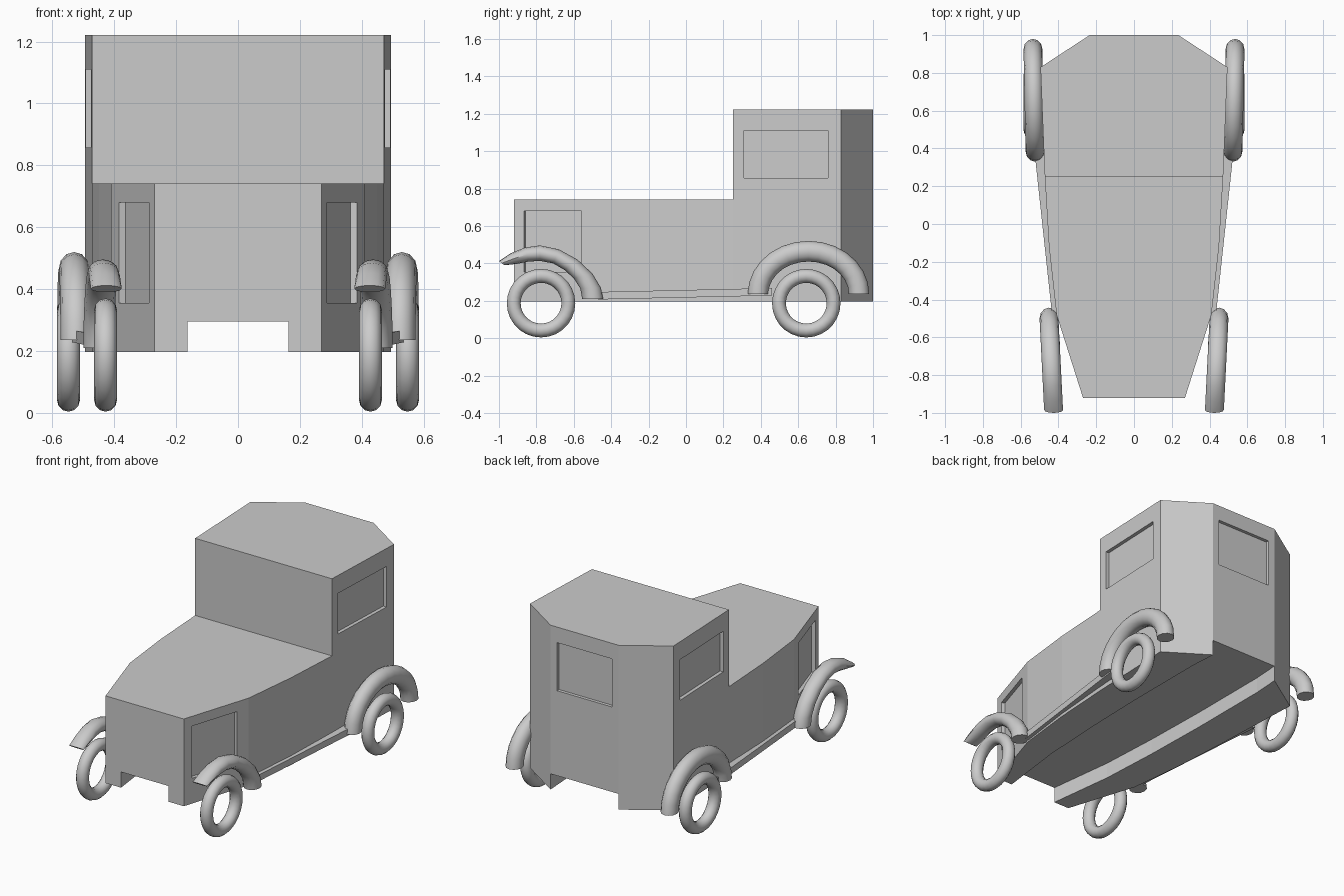
import bpy, bmesh, math
from mathutils import Vector

if "Cube" in bpy.data.objects:
    bpy.data.objects.remove(bpy.data.objects["Cube"])


def mesh_object(name, bm):
    bmesh.ops.recalc_face_normals(bm, faces=bm.faces)
    me = bpy.data.meshes.new(name)
    bm.to_mesh(me)
    bm.free()
    ob = bpy.data.objects.new(name, me)
    bpy.context.collection.objects.link(ob)
    return ob


def prism(name, half, z0, z1):
    """Mirror a half plan outline (x > 0, front to back) and extrude it upwards."""
    pts = half + [(-x, y) for x, y in reversed(half)]
    bm = bmesh.new()
    face = bm.faces.new([bm.verts.new((x, y, z0)) for x, y in pts])
    top = bmesh.ops.extrude_face_region(bm, geom=[face])["geom"]
    for v in top:
        if isinstance(v, bmesh.types.BMVert):
            v.co.z = z1
    return mesh_object(name, bm)


def box_on_wall(name, a, b, z0, z1, depth):
    """Cutter sunk by depth into the wall running from a to b (outside on the right)."""
    a, b = Vector(a), Vector(b)
    d = (b - a).normalized()
    n = Vector((d.y, -d.x))
    bm = bmesh.new()
    rings = []
    for z in (z0, z1):
        ring = [a - n * depth, b - n * depth, b + n * 0.05, a + n * 0.05]
        rings.append([bm.verts.new((p.x, p.y, z)) for p in ring])
    bm.faces.new(rings[0])
    bm.faces.new(rings[1])
    for i in range(4):
        j = (i + 1) % 4
        bm.faces.new((rings[0][i], rings[0][j], rings[1][j], rings[1][i]))
    return mesh_object(name, bm)


def cut(ob, cutter):
    cutter.hide_render = True
    m = ob.modifiers.new("cut", 'BOOLEAN')
    m.operation = 'DIFFERENCE'
    m.solver = 'EXACT'
    m.object = cutter
    bpy.context.view_layer.objects.active = ob
    bpy.ops.object.modifier_apply(modifier=m.name)
    bpy.data.objects.remove(cutter)


def smooth(ob):
    bpy.ops.object.select_all(action='DESELECT')
    ob.select_set(True)
    bpy.context.view_layer.objects.active = ob
    bpy.ops.object.shade_smooth_by_angle(angle=math.radians(40))


def fender(name, outer, inner, x_at, half_width, side, n=12):
    """Round tube lofted between an outer and an inner side profile."""
    bm = bmesh.new()
    rings = []
    for o, i in zip(outer, inner):
        c, r = (Vector(o) + Vector(i)) / 2, (Vector(o) - Vector(i)) / 2
        ring = []
        for k in range(n):
            t = 2 * math.pi * k / n
            p = c + r * math.cos(t)
            x = x_at(c.x) + half_width * math.sin(t)
            ring.append(bm.verts.new((side * x, p.x, p.y)))
        rings.append(ring)
    for a, b in zip(rings, rings[1:]):
        for k in range(n):
            j = (k + 1) % n
            bm.faces.new((a[k], a[j], b[j], b[k]))
    bm.faces.new(rings[0])
    bm.faces.new(rings[-1])
    smooth(mesh_object(name, bm))


# Body: plan outline, stepped down at the bonnet
outline = [(0.27, -0.92), (0.41, -0.48), (0.45, -0.12), (0.472, 0.25),
           (0.495, 0.83), (0.235, 1.0)]
body = prism("body", outline, 0.197, 1.222)
cut(body, prism("bonnet_cutter", [(0.8, -1.2), (0.8, 0.252)], 0.741, 1.5))

# Channel under the floor
channel = [(0.16, -0.96), (0.163, -0.92), (0.215, -0.5), (0.235, -0.12),
           (0.245, 0.3), (0.245, 0.83), (0.234, 1.0), (0.234, 1.05)]
cut(body, prism("channel_cutter", channel, 0.1, 0.295))

# Recessed windows and front side panels
cut(body, box_on_wall("rear_window", (0.19, 1.0), (-0.19, 1.0), 0.825, 1.125, 0.02))
for s in (1, -1):
    for a, b, z0, z1 in (((0.4744, 0.31), (0.4922, 0.76), 0.857, 1.11),
                         ((0.2875, -0.865), (0.3845, -0.56), 0.355, 0.68)):
        a, b = (a, b) if s == 1 else ((-b[0], b[1]), (-a[0], a[1]))
        cut(body, box_on_wall("panel_cutter", a, b, z0, z1, 0.022))

# Side profiles (y, z) of the fenders
front_out = [(-1.0, .412), (-.94, .453), (-.86, .485), (-.78, .496), (-.68, .475),
             (-.58, .42), (-.50, .345), (-.455, .27), (-.443, .21)]
front_in = [(-.97, .39), (-.90, .398), (-.84, .41), (-.78, .413), (-.71, .40),
            (-.65, .365), (-.60, .32), (-.565, .265), (-.555, .21)]
angles = [math.pi * k / 14 for k in range(15)]
rear_out = [(0.655 - .325 * math.cos(t), 0.235 + .285 * math.sin(t)) for t in angles]
rear_in = [(0.655 - .215 * math.cos(t), 0.235 + .175 * math.sin(t)) for t in angles]

for s, side in ((1, "right"), (-1, "left")):
    fender("front_fender_" + side, front_out, front_in,
           lambda y: 0.425 + 0.05 * (y + 1), 0.05, s)
    fender("rear_fender_" + side, rear_out, rear_in,
           lambda y: 0.524 + 0.02 * (y - 0.38), 0.05, s)

    # Wheels
    for end, x, y in (("front", 0.428, -0.775), ("rear", 0.548, 0.643)):
        bpy.ops.mesh.primitive_torus_add(
            location=(s * x, y, 0.187), rotation=(0, math.pi / 2, 0),
            major_segments=28, minor_segments=12, major_radius=0.146, minor_radius=0.037)
        wheel = bpy.context.object
        wheel.name = end + "_wheel_" + side
        smooth(wheel)

    # Running board, rising slightly towards the rear
    bm = bmesh.new()
    ends = []
    for y, xi, xo, z in ((-0.47, 0.39, 0.435, 0.207), (0.46, 0.46, 0.535, 0.228)):
        ends.append([bm.verts.new((s * px, y, pz)) for px, pz in
                     ((xi, z), (xo, z), (xo, z + 0.04), (xi, z + 0.04))])
    bm.faces.new(ends[0])
    bm.faces.new(ends[1])
    for i in range(4):
        j = (i + 1) % 4
        bm.faces.new((ends[0][i], ends[0][j], ends[1][j], ends[1][i]))
    mesh_object("running_board_" + side, bm)
